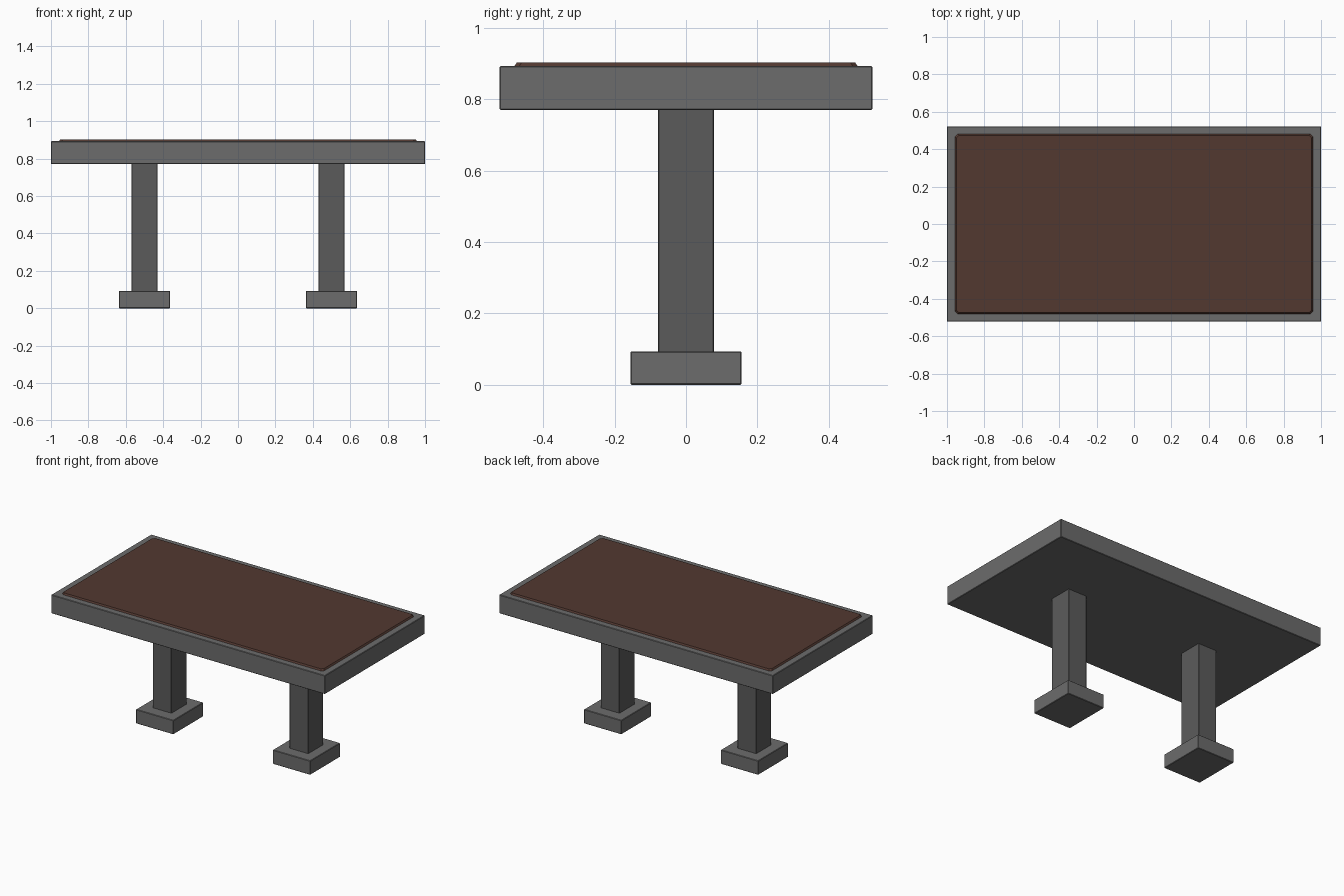
import bpy, bmesh

if "Cube" in bpy.data.objects:
    bpy.data.objects.remove(bpy.data.objects["Cube"])


def material(name, rgb):
    m = bpy.data.materials.new(name)
    m.diffuse_color = (*rgb, 1)
    m.use_nodes = True
    m.node_tree.nodes["Principled BSDF"].inputs["Base Color"].default_value = m.diffuse_color
    return m


stone = material("grey stone", (0.15, 0.15, 0.15))
dark_stone = material("dark grey stone", (0.105, 0.105, 0.105))
brown = material("brown inlay", (0.085, 0.04, 0.03))


def box(name, x, half_x, half_y, z0, z1, mat, bevel=0.003):
    """Box with softly chamfered edges."""
    bm = bmesh.new()
    bmesh.ops.create_cube(bm, size=2)
    for v in bm.verts:
        v.co = (x + v.co.x * half_x, v.co.y * half_y, z1 if v.co.z > 0 else z0)
    bmesh.ops.bevel(bm, geom=bm.edges[:], offset=bevel, segments=1, affect='EDGES')
    me = bpy.data.meshes.new(name)
    bm.to_mesh(me)
    bm.free()
    me.materials.append(mat)
    ob = bpy.data.objects.new(name, me)
    bpy.context.collection.objects.link(ob)
    return ob


# Table top slab
box("table_slab", 0, 1.0, 0.522, 0.77, 0.893, stone)

# Raised brown inlay with sloping sides
bm = bmesh.new()
bmesh.ops.create_cube(bm, size=2)
for v in bm.verts:
    inset = 0.01 if v.co.z > 0 else 0
    v.co = (v.co.x * (0.96 - inset), v.co.y * (0.484 - inset),
            0.903 if v.co.z > 0 else 0.888)
# Clip the four corners
bmesh.ops.bevel(bm, geom=[e for e in bm.edges
                          if abs(e.verts[0].co.z - e.verts[1].co.z) > 0.005],
                offset=0.012, segments=1, affect='EDGES')
me = bpy.data.meshes.new("top_inlay")
bm.to_mesh(me)
bm.free()
me.materials.append(brown)
bpy.context.collection.objects.link(bpy.data.objects.new("top_inlay", me))

# Two legs with square feet
for side, x in (("left", -0.5), ("right", 0.5)):
    box(side + "_leg", x, 0.069, 0.079, 0.09, 0.775, dark_stone)
    box(side + "_foot", x, 0.137, 0.156, 0.0, 0.093, stone)
